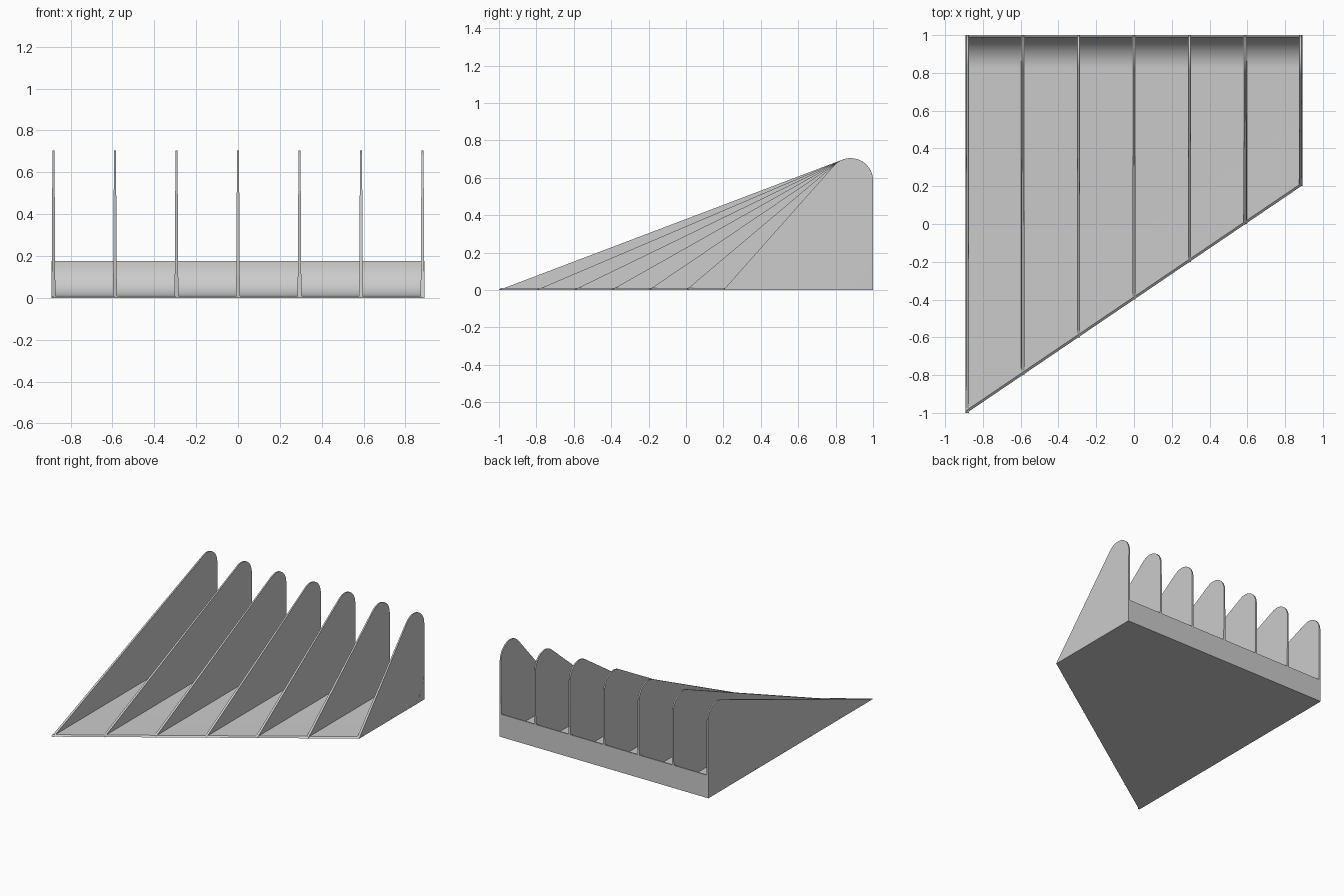
import bpy, bmesh
from math import sin, cos, atan2, asin, hypot, pi, radians

cube = bpy.data.objects.get("Cube")
if cube:
    bpy.data.objects.remove(cube)

GREY = (0.6, 0.6, 0.6, 1)
mat = bpy.data.materials.new("light grey")
mat.use_nodes = True
mat.diffuse_color = GREY
mat.node_tree.nodes["Principled BSDF"].inputs["Base Color"].default_value = GREY


def prism(name, outline, half_width, x, cut=None):
    """Extrude a y-z outline across x; half_width gives the taper by height."""
    bm = bmesh.new()
    sides = [[bm.verts.new((x + s * half_width(z), y, z)) for y, z in outline]
             for s in (-1, 1)]
    bm.faces.new(sides[0])
    bm.faces.new(reversed(sides[1]))
    n = len(outline)
    for i in range(n):
        j = (i + 1) % n
        bm.faces.new((sides[0][i], sides[1][i], sides[1][j], sides[0][j]))
    if cut:
        geom = bm.verts[:] + bm.edges[:] + bm.faces[:]
        result = bmesh.ops.bisect_plane(bm, geom=geom, plane_co=cut[0],
                                        plane_no=cut[1], clear_outer=True)
        edges = [e for e in result["geom_cut"] if isinstance(e, bmesh.types.BMEdge)]
        bmesh.ops.holes_fill(bm, edges=edges)
    bmesh.ops.recalc_face_normals(bm, faces=bm.faces)
    mesh = bpy.data.meshes.new(name)
    bm.to_mesh(mesh)
    bm.free()
    obj = bpy.data.objects.new(name, mesh)
    mesh.materials.append(mat)
    bpy.context.collection.objects.link(obj)
    bpy.ops.object.select_all(action="DESELECT")
    obj.select_set(True)
    bpy.context.view_layer.objects.active = obj
    bpy.ops.object.shade_smooth_by_angle(angle=radians(25))


# Base plate with a curved lip at the back and a slanted, bevelled front edge
THICK, LIP, STEPS = 0.01, 0.175, 16
sweep = LIP - THICK
lip = [(0.825 + sweep * sin(a), LIP - sweep * cos(a))
       for a in (pi / 2 * i / STEPS for i in range(STEPS + 1))]
prism("base_plate", [(-1, 0), (-1, THICK)] + lip + [(1, LIP), (1, 0)],
      lambda z: 0.891, 0, cut=((0, -0.4, 0), (0.678, -1, 1.5)))

# Seven tapering fins, each shorter than the last, with rounded tops
FINS, RADIUS, CY, CZ = 7, 0.12, 0.88, 0.585
for i in range(FINS):
    front = -1 + 0.2 * i
    # the sloping edge meets the rounded top at a tangent
    slope = atan2(CZ, CY - front) + asin(RADIUS / hypot(CY - front, CZ))
    start = pi / 2 + slope
    arc = [(CY + RADIUS * cos(a), CZ + RADIUS * sin(a))
           for a in (start * (1 - k / 24) for k in range(25))]
    prism(f"fin_{i + 1}", [(front, 0)] + arc + [(1, 0)],
          lambda z: 0.009 - 0.006 * z, -0.882 + 0.294 * i)
